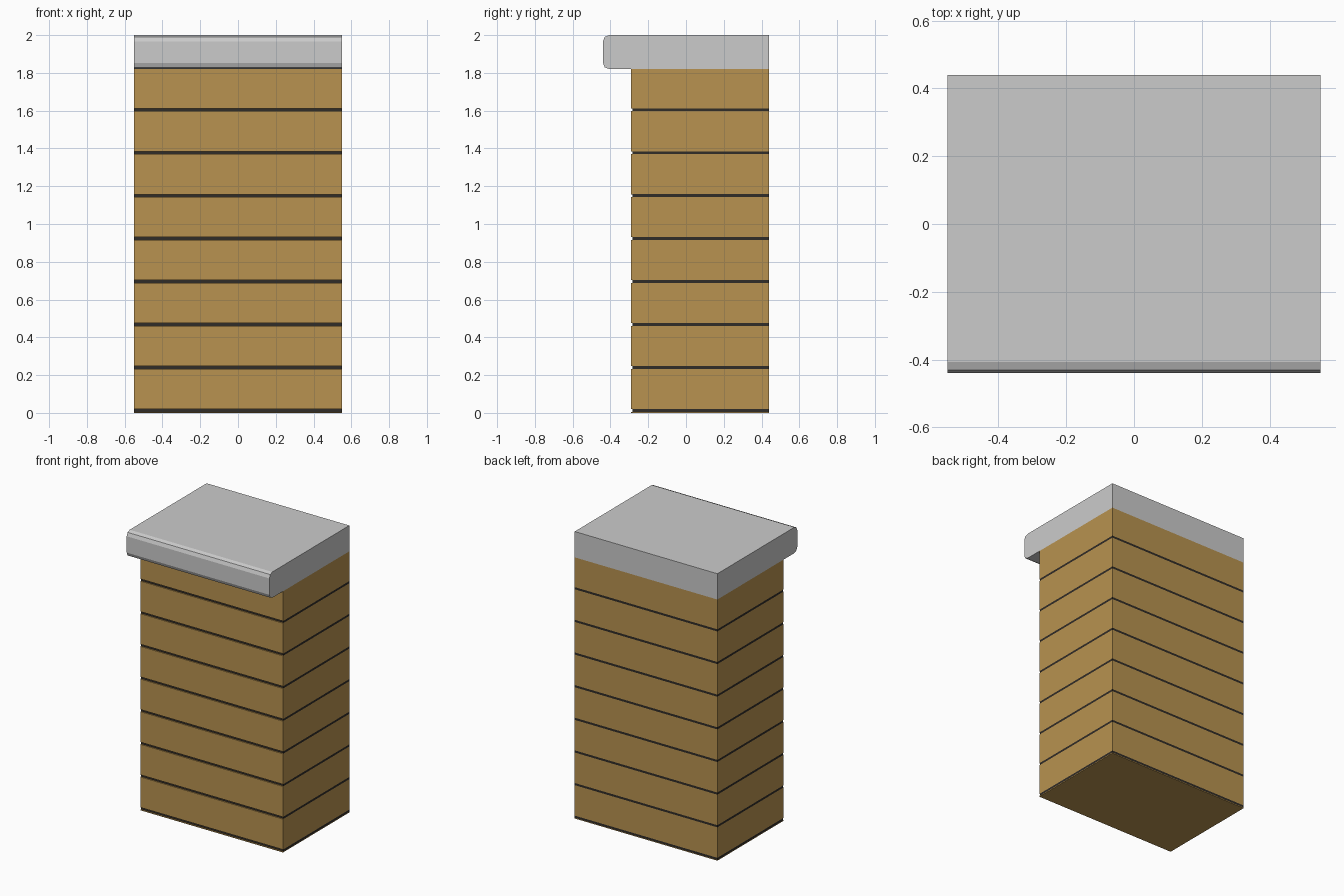
import bpy
import bmesh

if "Cube" in bpy.data.objects:
    bpy.data.objects.remove(bpy.data.objects["Cube"])

HALF_W = 0.55            # half width in x
BACK = 0.44
FRONT = -0.29            # front of the boards
BODY_H = 1.82
BOARDS = 8
PITCH = BODY_H / BOARDS
RECESS = 0.008           # depth of the dark joints on the front


def material(name, rgb):
    mat = bpy.data.materials.new(name)
    mat.diffuse_color = (*rgb, 1)
    mat.use_nodes = True
    mat.node_tree.nodes["Principled BSDF"].inputs["Base Color"].default_value = mat.diffuse_color
    return mat


def finish(bm, name, mats=()):
    bmesh.ops.recalc_face_normals(bm, faces=bm.faces)
    mesh = bpy.data.meshes.new(name)
    bm.to_mesh(mesh)
    bm.free()
    for mat in mats:
        mesh.materials.append(mat)
    obj = bpy.data.objects.new(name, mesh)
    bpy.context.collection.objects.link(obj)
    return obj


# Board-clad body: stacked rings, with each dark joint set back at the front
bm = bmesh.new()


def ring(z, front):
    corners = [(-HALF_W, front), (HALF_W, front), (HALF_W, BACK), (-HALF_W, BACK)]
    return [bm.verts.new((x, y, z)) for x, y in corners]


def bridge(a, b, mat):
    for i in range(4):
        j = (i + 1) % 4
        bm.faces.new((a[i], a[j], b[j], b[i])).material_index = mat


def ledge(a, b):
    # horizontal step at the front, sharing the back corners
    bm.faces.new((a[0], a[1], b[1], b[0]))


def inset(outer):
    # ring with a recessed front edge that keeps the outer ring's back corners
    z = outer[0].co.z
    front = [bm.verts.new((x, FRONT + RECESS, z)) for x in (-HALF_W, HALF_W)]
    return front + outer[2:]


previous = ring(0, FRONT)
bm.faces.new(previous)
for n in range(BOARDS):
    low = ring(n * PITCH + 0.005, FRONT)
    high = ring(n * PITCH + 0.02, FRONT)
    low_in, high_in = inset(low), inset(high)
    bridge(previous, low, 0)
    ledge(low, low_in)
    bridge(low_in, high_in, 1)
    ledge(high_in, high)
    previous = high
top = ring(BODY_H, FRONT)
bridge(previous, top, 0)
bm.faces.new(top)
finish(bm, "board_body", [material("wood", (0.48, 0.29, 0.08)),
                          material("dark_joint", (0.03, 0.025, 0.02))])

# Overhanging top slab with a rounded front edge
bm = bmesh.new()
bmesh.ops.create_cube(bm, size=1)
for v in bm.verts:
    v.co.x *= 2 * HALF_W
    v.co.y *= 2 * BACK
    v.co.z = 2.0 if v.co.z > 0 else BODY_H
front_edges = [e for e in bm.edges
               if all(v.co.y < 0 for v in e.verts)
               and abs(e.verts[0].co.x - e.verts[1].co.x) > 0.5]
bmesh.ops.bevel(bm, geom=front_edges, offset=0.033, segments=2,
                profile=0.5, affect='EDGES')
finish(bm, "top_slab")
